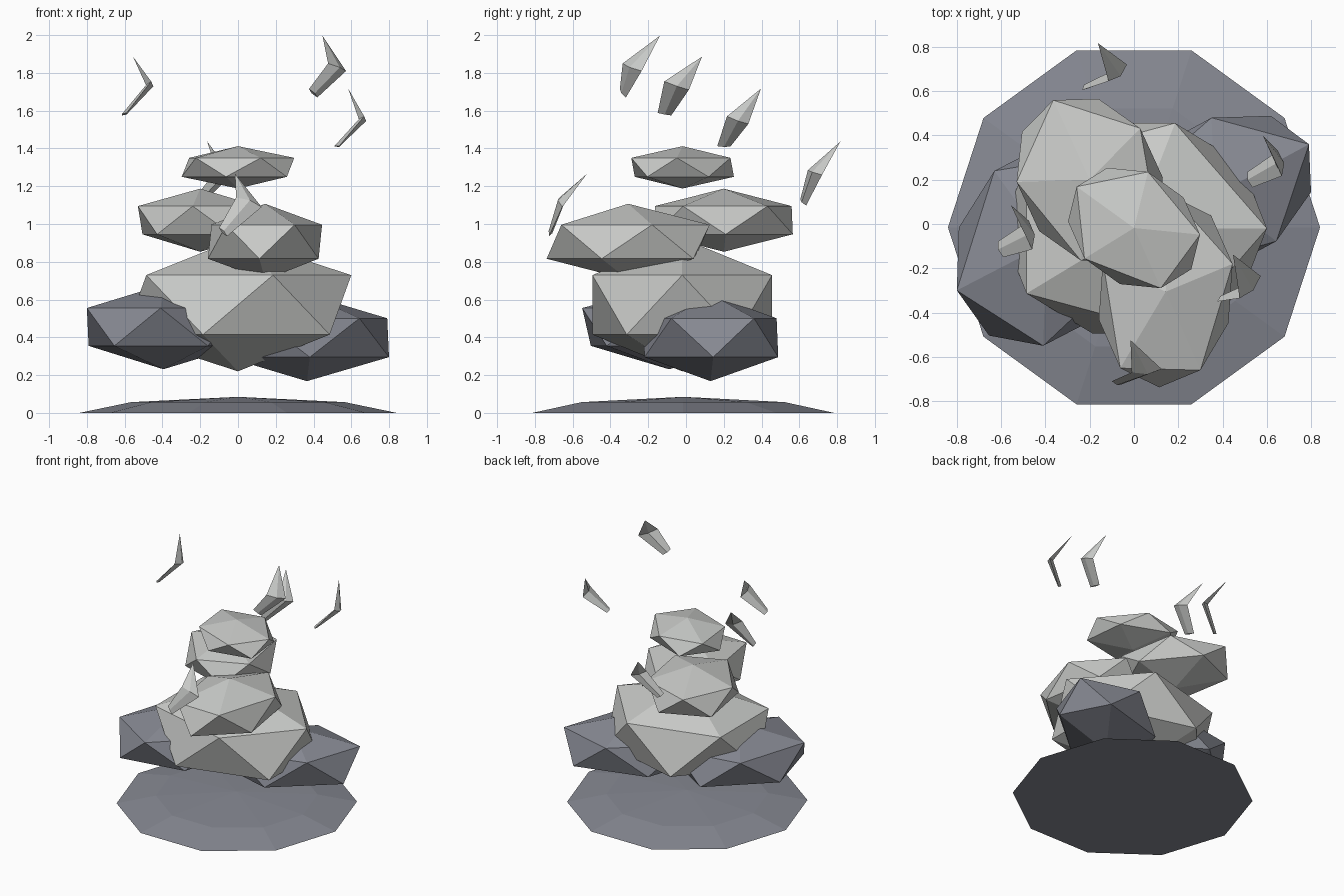
import bpy, bmesh, math
from mathutils import Vector, Matrix

if "Cube" in bpy.data.objects:
    bpy.data.objects.remove(bpy.data.objects["Cube"])


def material(name, rgb):
    m = bpy.data.materials.new(name)
    m.diffuse_color = (*rgb, 1)
    m.use_nodes = True
    m.node_tree.nodes["Principled BSDF"].inputs["Base Color"].default_value = m.diffuse_color
    return m


DARK = material("dark blue grey", (0.24, 0.25, 0.29))
LIGHT = material("light grey", (0.58, 0.59, 0.575))


def add_object(name, bm, mat):
    bmesh.ops.recalc_face_normals(bm, faces=bm.faces[:])
    mesh = bpy.data.meshes.new(name)
    bm.to_mesh(mesh)
    bm.free()
    mesh.materials.append(mat)
    ob = bpy.data.objects.new(name, mesh)
    bpy.context.collection.objects.link(ob)


def puff(name, centre, half_height, u, w, mat):
    """Stretched icosahedron; u and w are the two half axes of its vertex rings."""
    k = 2 / math.sqrt(5)
    m = Matrix(((u[0] / k, w[0] / k, 0, centre[0]),
                (u[1] / k, w[1] / k, 0, centre[1]),
                (0, 0, half_height, centre[2]),
                (0, 0, 0, 1)))
    bm = bmesh.new()
    bmesh.ops.create_icosphere(bm, subdivisions=1, radius=1.0, matrix=m)
    add_object(name, bm, mat)


def shard(name, tip, mid_a, mid_b, tail_a, tail_b):
    """Bent leaf-shaped splinter with a flat diamond section."""
    tip, ma, mb, ta, tb = map(Vector, (tip, mid_a, mid_b, tail_a, tail_b))
    mid, tail = (ma + mb) / 2, (ta + tb) / 2
    side = (ma - mb).normalized()
    n = 2 * mid - tip - tail
    n = (n - side * n.dot(side)).normalized()
    bm = bmesh.new()
    top = bm.verts.new(tip)
    rings = [[bm.verts.new(p) for p in (a, c + n * t, b, c - n * t)]
             for a, b, c, t in ((ma, mb, mid, 0.02), (ta, tb, tail, 0.012))]
    for i in range(4):
        j = (i + 1) % 4
        bm.faces.new((top, rings[0][i], rings[0][j]))
        bm.faces.new((rings[0][i], rings[1][i], rings[1][j], rings[0][j]))
    bm.faces.new(rings[1])
    add_object(name, bm, LIGHT)


# low ten-sided mound on the floor
bm = bmesh.new()
rings = [[bm.verts.new((r * math.cos(i * math.pi / 5), r * math.sin(i * math.pi / 5) - 0.015, z))
          for i in range(10)] for r, z in ((0.84, 0.0), (0.565, 0.057))]
peak = bm.verts.new((0, -0.015, 0.085))
bm.faces.new(rings[0])
for i in range(10):
    j = (i + 1) % 10
    bm.faces.new((rings[0][i], rings[0][j], rings[1][j], rings[1][i]))
    bm.faces.new((rings[1][i], rings[1][j], peak))
add_object("ground_mound", bm, DARK)

# cloud puffs
puff("dark_puff_left", (-0.395, -0.09, 0.455), 0.224, (-0.405, -0.21), (0.116, -0.415), DARK)
puff("dark_puff_right", (0.365, 0.13, 0.398), 0.23, (0.425, 0.23), (-0.154, 0.293), DARK)
puff("main_puff", (0, -0.02, 0.572), 0.352, (0.60, 0), (0, 0.50), LIGHT)
puff("back_puff", (-0.2, 0.2, 1.02), 0.167, (-0.33, -0.01), (0.066, -0.381), LIGHT)
puff("front_puff", (0.143, -0.306, 0.906), 0.201, (0.302, 0.126), (-0.067, 0.413), LIGHT)
puff("top_puff", (0, -0.018, 1.30), 0.112, (0.298, -0.03), (-0.03, 0.276), LIGHT)

# flying splinters
shard("shard_left", (-0.556, 0.085, 1.886), (-0.46, -0.115, 1.755), (-0.475, 0.015, 1.71),
      (-0.59, -0.15, 1.588), (-0.613, -0.078, 1.575))
shard("shard_top_right", (0.447, -0.138, 1.997), (0.572, -0.235, 1.81), (0.477, -0.335, 1.85),
      (0.42, -0.318, 1.67), (0.376, -0.35, 1.715))
shard("shard_right", (0.583, 0.397, 1.717), (0.668, 0.217, 1.57), (0.65, 0.33, 1.53),
      (0.535, 0.165, 1.412), (0.512, 0.235, 1.41))
shard("shard_back", (-0.163, 0.817, 1.436), (-0.032, 0.72, 1.26), (-0.115, 0.645, 1.285),
      (-0.2, 0.636, 1.098), (-0.234, 0.605, 1.13))
shard("shard_front", (-0.016, -0.524, 1.266), (0.125, -0.655, 1.09), (-0.01, -0.67, 1.14),
      (-0.058, -0.725, 0.935), (-0.1, -0.71, 0.98))
